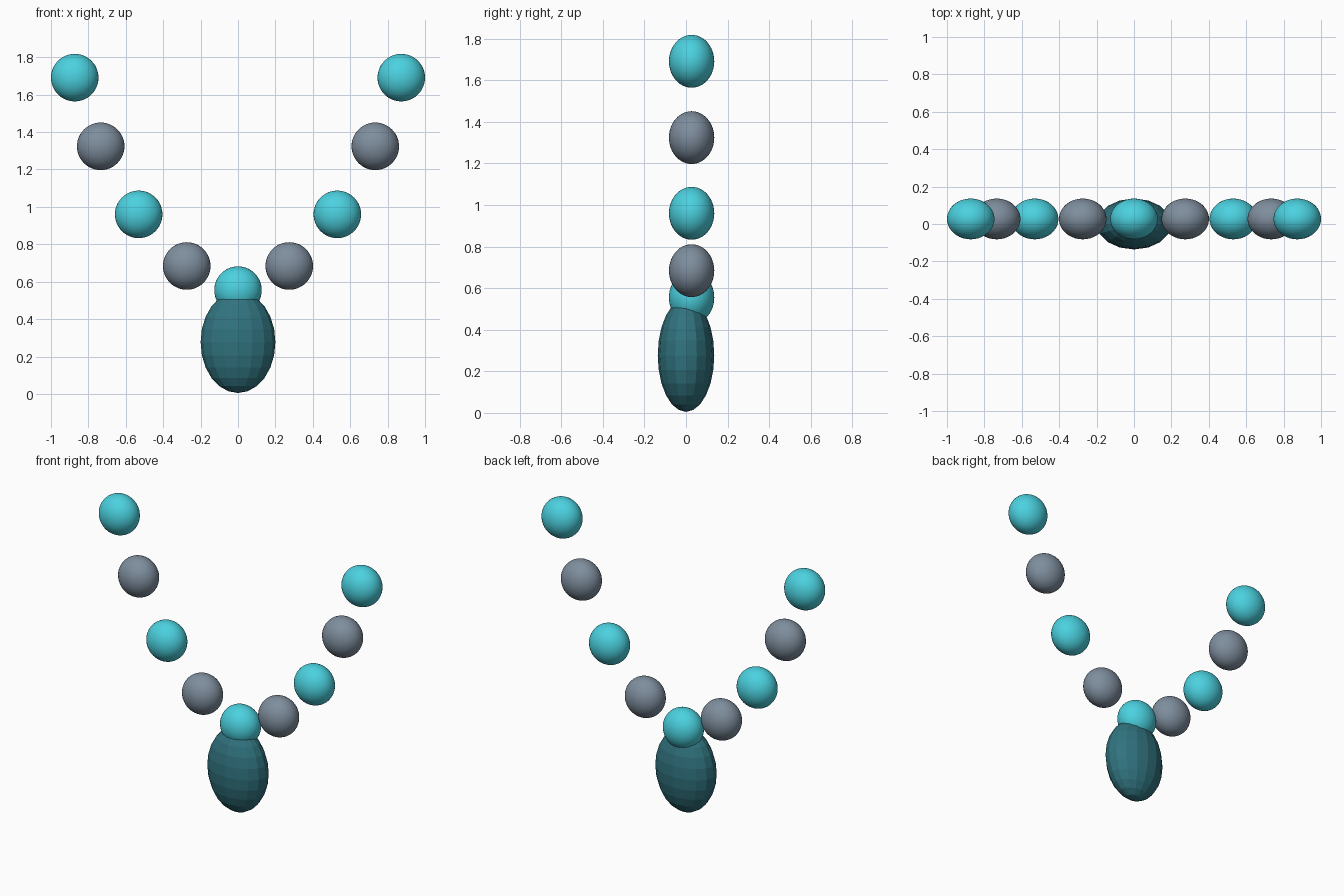
import bpy

if "Cube" in bpy.data.objects:
    bpy.data.objects.remove(bpy.data.objects["Cube"])


def material(name, color):
    m = bpy.data.materials.new(name)
    m.diffuse_color = color
    m.use_nodes = True
    m.node_tree.nodes["Principled BSDF"].inputs["Base Color"].default_value = m.diffuse_color
    return m


aqua = material("aqua", (0.07, 0.64, 0.74, 1))
slate = material("slate", (0.21, 0.27, 0.34, 1))
teal = material("teal", (0.03, 0.17, 0.21, 1))


def ellipsoid(name, loc, size, mat, segments, rings, smooth):
    bpy.ops.mesh.primitive_uv_sphere_add(segments=segments, ring_count=rings, radius=1, location=loc)
    ob = bpy.context.object
    ob.name = name
    ob.scale = size
    bpy.ops.object.transform_apply(location=False, rotation=False, scale=True)
    ob.data.materials.append(mat)
    if smooth:
        bpy.ops.object.shade_smooth()
    return ob


# Beads along a V-shaped strand, alternating colours, mirrored left and right
strand = [(0, 0.555), (0.274, 0.684), (0.531, 0.96), (0.734, 1.324), (0.873, 1.691)]
for i, (x, z) in enumerate(strand):
    for side in ((1, -1) if x else (1,)):
        label = "middle" if not x else ("right" if side > 0 else "left")
        ellipsoid(f"bead_{label}_{i}", (side * x, 0.027, z), (0.127, 0.109, 0.127),
                  slate if i % 2 else aqua, 40, 24, True)

# Faceted oval pendant
ellipsoid("pendant", (0, 0, 0.277), (0.2, 0.136, 0.272), teal, 16, 12, False)
